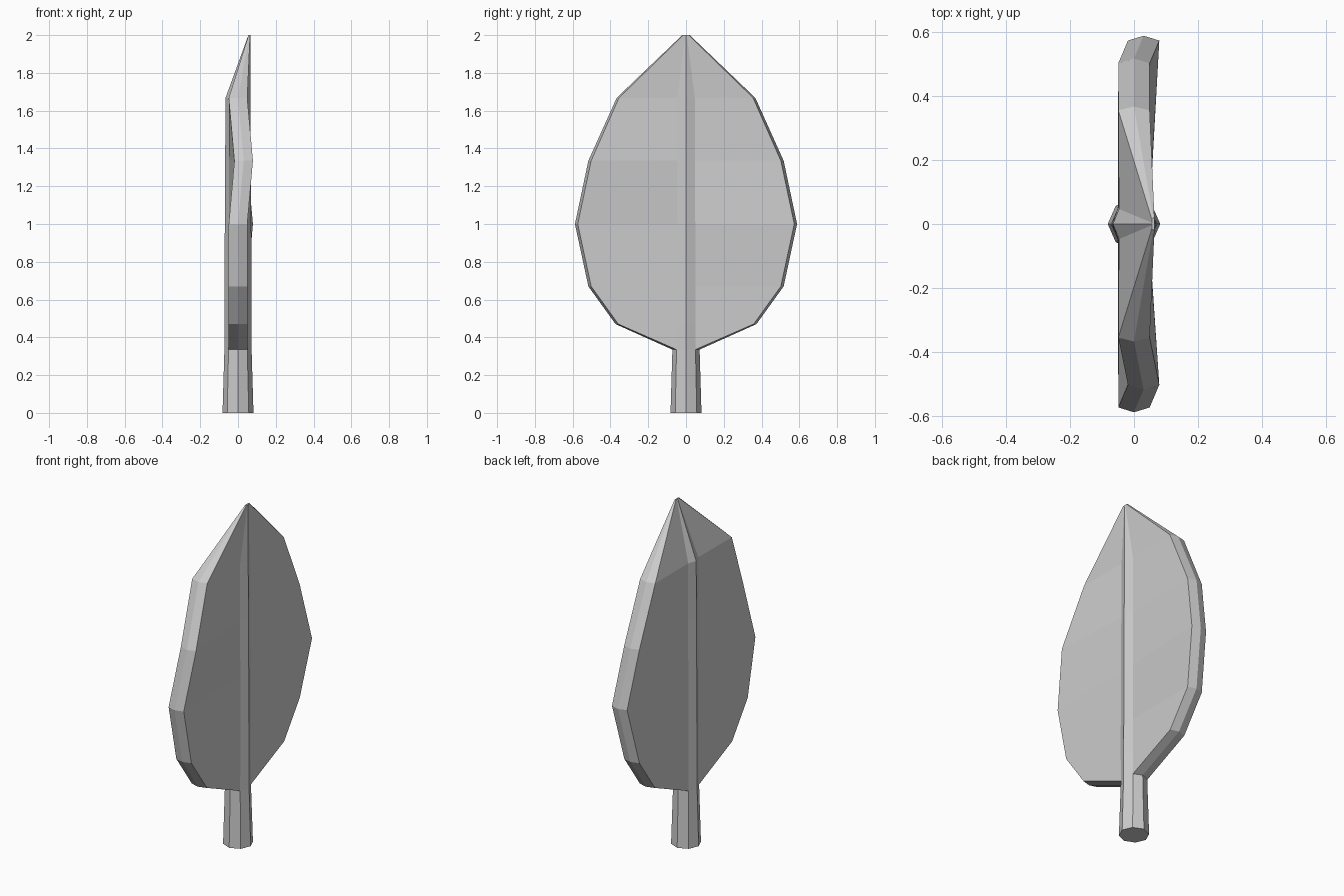
import bpy, bmesh

if "Cube" in bpy.data.objects:
    bpy.data.objects.remove(bpy.data.objects["Cube"])

# Cross-sections from the stalk base to the tip:
# z, rib centre x, rib ridge, rib half width, outer y, inner y, edge shift at +y, edge shift at -y
SECTIONS = [
    (0.000, 0.00, 0.082, 0.057, 0.082, 0.057, 0.00, 0.00),
    (0.335, 0.00, 0.072, 0.050, 0.072, 0.050, 0.00, 0.00),
    (0.470, 0.00, 0.072, 0.050, 0.373, 0.358, 0.00, 0.00),
    (0.670, 0.00, 0.071, 0.050, 0.517, 0.502, 0.00, 0.00),
    (1.000, 0.00, 0.070, 0.049, 0.588, 0.573, 0.03, 0.00),
    (1.335, 0.00, 0.068, 0.048, 0.517, 0.502, 0.00, 0.03),
    (1.668, 0.00, 0.066, 0.047, 0.367, 0.355, 0.00, 0.00),
    (2.000, 0.06, 0.005, 0.004, 0.020, 0.014, 0.06, 0.06),
]


def section(bm, z, cx, ridge, w, yo, yi, shift_pos, shift_neg):
    """One closed ring: raised midrib on both faces, ridged outer edges."""
    half = []
    for s, sx in ((1, shift_pos), (-1, shift_neg)):
        t = w if z in (0.0, 2.0) else 0.049
        side = [(cx + w, s * min(w, yi)), (sx + t, s * yi), (sx, s * yo),
                (sx - t, s * yi), (cx - w, s * min(w, yi))]
        half.append(side)
    pts = [(cx + ridge, 0)] + half[0] + [(cx - ridge, 0)] + half[1][::-1]
    return [bm.verts.new((x, y, z)) for x, y in pts]


# Stalk, midrib and blade lofted as one flat-shaded piece
bm = bmesh.new()
rings = [section(bm, *s) for s in SECTIONS]
n = len(rings[0])
for a, b in zip(rings, rings[1:]):
    for i in range(n):
        j = (i + 1) % n
        bm.faces.new((a[i], a[j], b[j], b[i]))
bm.faces.new(rings[0][::-1])
bm.faces.new(rings[-1])
bmesh.ops.remove_doubles(bm, verts=bm.verts, dist=0.0015)
bmesh.ops.recalc_face_normals(bm, faces=bm.faces)

mesh = bpy.data.meshes.new("leaf")
bm.to_mesh(mesh)
bm.free()
leaf = bpy.data.objects.new("leaf", mesh)
bpy.context.collection.objects.link(leaf)
